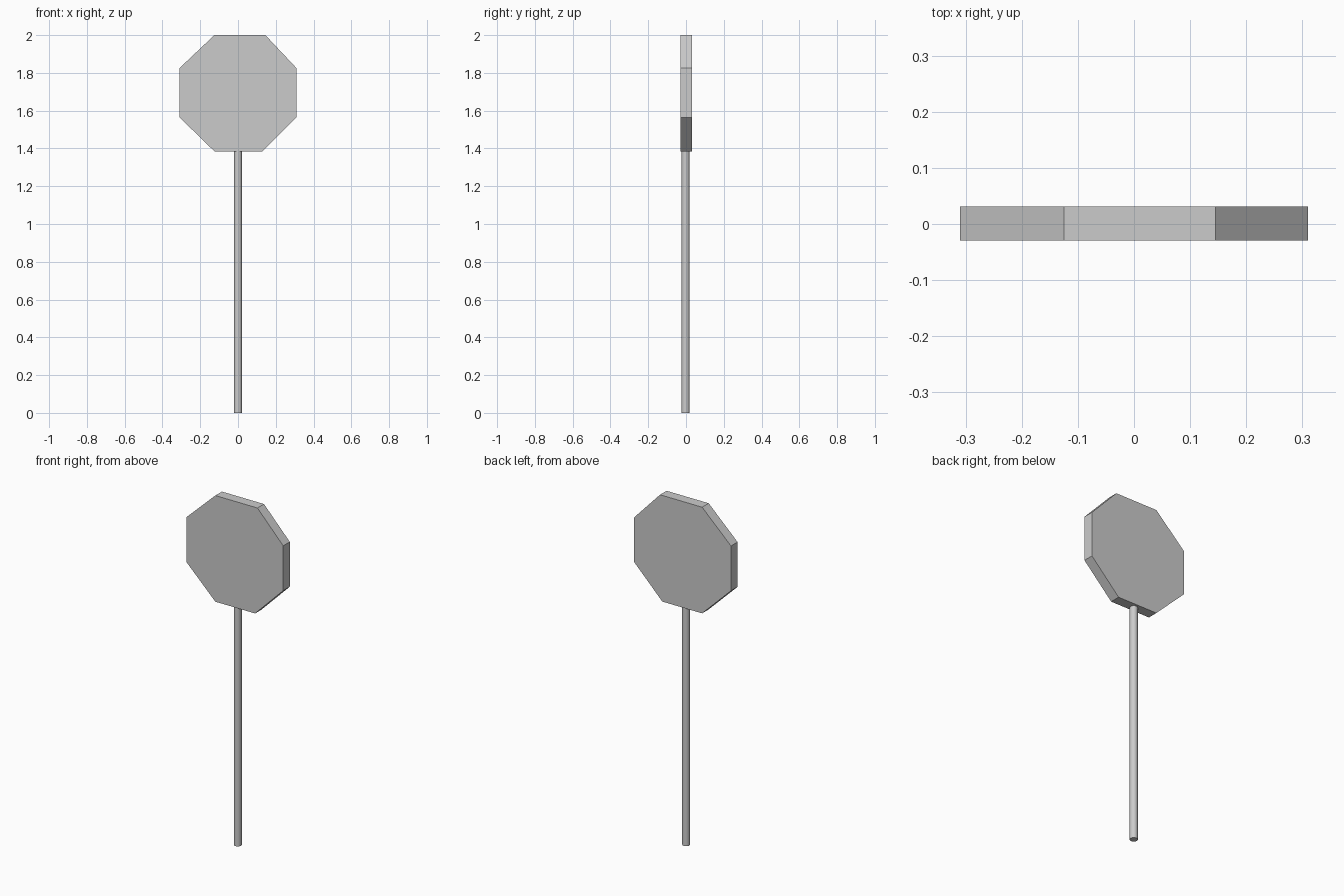
import bpy, bmesh
from math import radians

if "Cube" in bpy.data.objects:
    bpy.data.objects.remove(bpy.data.objects["Cube"])


def smooth(obj):
    bpy.ops.object.select_all(action='DESELECT')
    obj.select_set(True)
    bpy.context.view_layer.objects.active = obj
    bpy.ops.object.shade_smooth_by_angle(angle=radians(35))


# Octagonal sign plate: slightly irregular profile (x, z) extruded along y
profile = [(-0.125, 2.0), (0.145, 2.0), (0.31, 1.825), (0.31, 1.565),
           (0.13, 1.385), (-0.125, 1.385), (-0.31, 1.565), (-0.31, 1.825)]
FRONT, BACK = -0.029, 0.031

bm = bmesh.new()
face = bm.faces.new([bm.verts.new((x, FRONT, z)) for x, z in profile])
extruded = bmesh.ops.extrude_face_region(bm, geom=[face], use_keep_orig=True)
moved = [v for v in extruded["geom"] if isinstance(v, bmesh.types.BMVert)]
bmesh.ops.translate(bm, verts=moved, vec=(0, BACK - FRONT, 0))
bmesh.ops.recalc_face_normals(bm, faces=bm.faces)
mesh = bpy.data.meshes.new("sign_plate")
bm.to_mesh(mesh)
bm.free()
plate = bpy.data.objects.new("sign_plate", mesh)
bpy.context.collection.objects.link(plate)

# Round post, ending just inside the lower edge of the plate
POST_TOP = 1.40
bpy.ops.mesh.primitive_cylinder_add(vertices=24, radius=0.021, depth=POST_TOP,
                                    location=(0, -0.002, POST_TOP / 2))
post = bpy.context.object
post.name = "post"
smooth(post)
